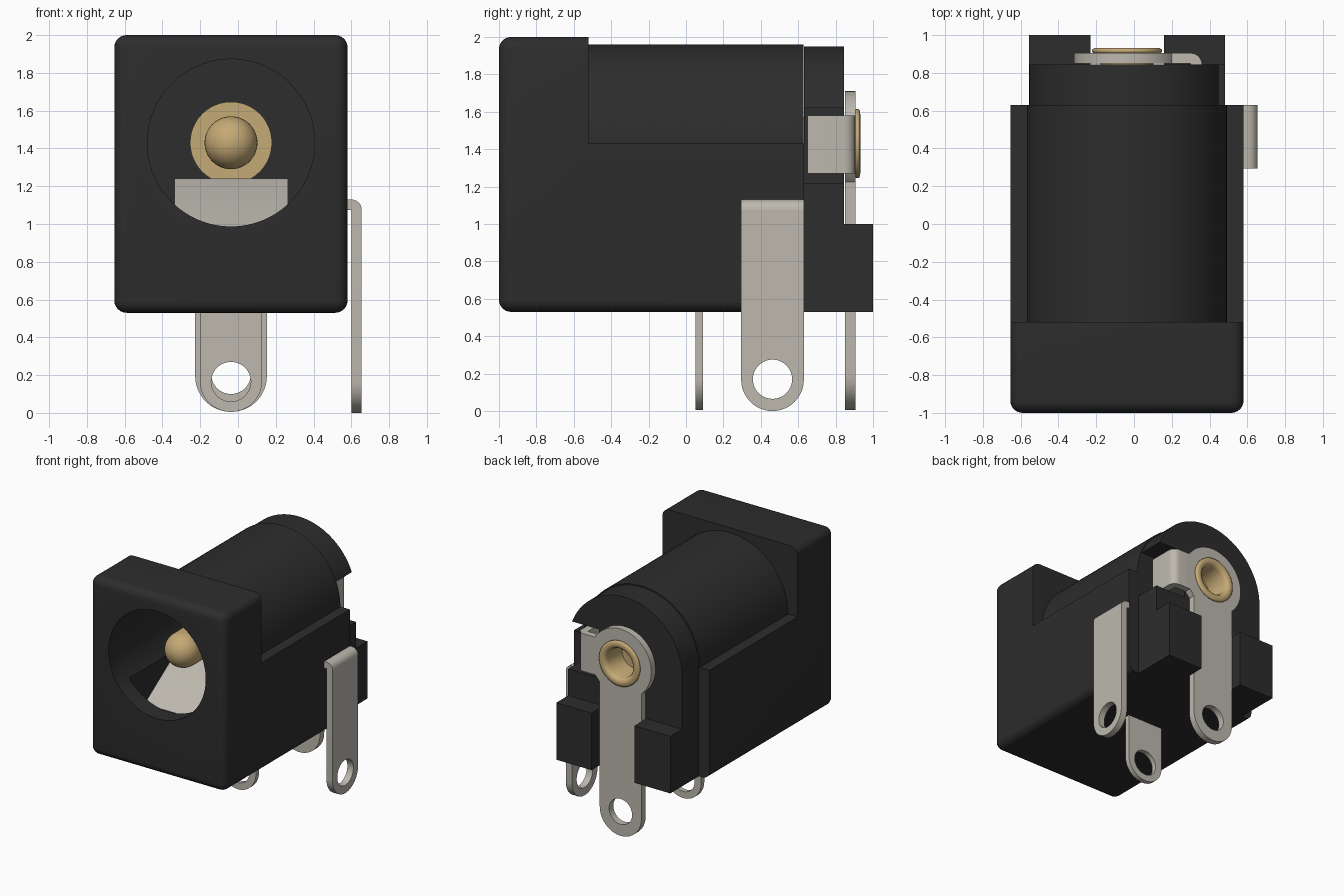
import bpy, bmesh, math
from mathutils import Vector, Matrix

if "Cube" in bpy.data.objects:
    bpy.data.objects.remove(bpy.data.objects["Cube"])

CX, CZ = -0.037, 1.43      # axis of the socket


def material(name, rgb, metallic=0.0):
    m = bpy.data.materials.new(name)
    m.use_nodes = True
    m.diffuse_color = (*rgb, 1)
    m.node_tree.nodes["Principled BSDF"].inputs["Base Color"].default_value = (*rgb, 1)
    return m


BLACK = material("black plastic", (0.026, 0.026, 0.026))
SILVER = material("tinned metal", (0.51, 0.485, 0.43))
BRASS = material("brass", (0.56, 0.40, 0.18))


def add(name, bm):
    bmesh.ops.recalc_face_normals(bm, faces=bm.faces)
    me = bpy.data.meshes.new(name)
    bm.to_mesh(me)
    bm.free()
    ob = bpy.data.objects.new(name, me)
    bpy.context.collection.objects.link(ob)
    return ob


def box(name, lo, hi):
    bm = bmesh.new()
    bmesh.ops.create_cube(bm, size=1)
    for v in bm.verts:
        v.co = [(a + b) / 2 + c * (b - a) for a, b, c in zip(lo, hi, v.co)]
    return add(name, bm)


def prism(name, pts, axis, a, b):
    """Extrude a closed outline along an axis from a to b."""
    place = {"x": lambda u, v, w: (w, u, v),
             "y": lambda u, v, w: (u, w, v),
             "z": lambda u, v, w: (u, v, w)}[axis]
    bm = bmesh.new()
    face = bm.faces.new([bm.verts.new(place(u, v, a)) for u, v in pts])
    ext = bmesh.ops.extrude_face_region(bm, geom=[face])
    shift = Vector(place(0, 0, b - a))
    bmesh.ops.translate(bm, vec=shift,
                        verts=[e for e in ext["geom"] if isinstance(e, bmesh.types.BMVert)])
    return add(name, bm)


def arc(cu, cv, r, start, end, n=24):
    return [(cu + r * math.cos(math.radians(start + (end - start) * i / n)),
             cv + r * math.sin(math.radians(start + (end - start) * i / n)))
            for i in range(n + 1)]


def rod(name, cu, cv, r, axis, a, b, n=64):
    return prism(name, arc(cu, cv, r, 0, 360, n)[:-1], axis, a, b)


def combine(ob, other, op="DIFFERENCE"):
    mod = ob.modifiers.new("combine", "BOOLEAN")
    mod.operation, mod.solver, mod.object = op, "EXACT", other
    bpy.context.view_layer.objects.active = ob
    bpy.ops.object.modifier_apply(modifier=mod.name)
    bpy.data.objects.remove(other)


def finish(ob, mat, angle=30):
    ob.data.materials.clear()
    ob.data.materials.append(mat)
    for p in ob.data.polygons:
        p.material_index = 0
    bpy.ops.object.select_all(action="DESELECT")
    ob.select_set(True)
    bpy.context.view_layer.objects.active = ob
    bpy.ops.object.shade_smooth_by_angle(angle=math.radians(angle))


# Housing: rounded block, cut down behind the front flange
body = box("housing", (-0.655, -1, 0.53), (0.58, 0.63, 2.0))
bm = bmesh.new()
bm.from_mesh(body.data)
edges = [e for e in bm.edges if min(v.co.y for v in e.verts) < 0]
bmesh.ops.bevel(bm, geom=edges, offset=0.065, segments=6, profile=0.5, affect="EDGES")
bm.to_mesh(body.data)
bm.free()
combine(body, box("top_cut", (-1, -0.52, CZ), (1, 0.9, 2.3)))
combine(body, rod("barrel", CX, CZ, 0.53, "y", -0.7, 0.629, 96), "UNION")
# Plug bore and the slot under it for the spring contact
combine(body, rod("bore", CX, CZ, 0.443, "y", -1.2, 0.45, 96))
combine(body, box("slot", (-0.40, -0.85, 0.88), (0.33, 0.12, 1.17)))
finish(body, BLACK)

# Rear arch with a side notch for the bent terminal tab
R = 0.52
a = math.degrees(math.asin(0.19 / R))
outline = ([(CX - R, 0.53), (CX + R, 0.53), (CX + R, 1.22), (0.20, 1.22), (0.20, 1.62)]
           + arc(CX, CZ, R, a, 180, 40))
rear = prism("rear_arch", outline, "y", 0.63, 0.845)
combine(rear, rod("rivet_hole", CX, CZ, 0.135, "y", 0.5, 1))
finish(rear, BLACK)

# Rear posts on both sides of the rear terminal
for side, x0, x1 in (("right", -0.557, -0.23), ("left", 0.16, 0.483)):
    finish(box(f"rear_post_{side}", (x0, 0.84, 0.53), (x1, 1.0, 1.0)), BLACK)

# Rear terminal: disc head, long leg with a round eye
neck = math.degrees(math.asin(0.19 / 0.28))
outline = (arc(CX, 0.195, 0.19, 180, 360) +
           arc(CX, CZ, 0.28, -90 + neck, 270 - neck, 48))
terminal = prism("rear_terminal", outline, "y", 0.85, 0.905)
combine(terminal, rod("eye", CX, 0.205, 0.105, "y", 0.5, 1.2, 40))
combine(terminal, rod("rivet_hole", CX, CZ, 0.135, "y", 0.5, 1.2))
finish(terminal, SILVER)

# Tab of the rear terminal, bent forward into the notch
tab = [(0.15, 0.85), (0.30, 0.85), (0.30, 0.65), (0.36, 0.65)] \
    + arc(0.30, 0.845, 0.06, 0, 90, 6) + [(0.15, 0.905)]
finish(prism("rear_terminal_tab", tab, "z", 1.27, 1.58), SILVER)

# Side terminal, bent into the housing at its top
outline = arc(0.4625, 0.1675, 0.1675, 180, 360) + [(0.63, 1.075), (0.295, 1.075)]
side = prism("side_terminal", outline, "x", 0.6, 0.655)
combine(side, rod("eye", 0.4625, 0.17, 0.105, "x", 0.4, 0.8, 40))
finish(side, SILVER)
bend = [(0.5, 1.075), (0.655, 1.075)] + arc(0.6, 1.075, 0.055, 0, 90, 6)[1:] + [(0.5, 1.13)]
finish(prism("side_terminal_bend", bend, "y", 0.295, 0.63), SILVER)

# Centre terminal under the housing
outline = arc(CX, 0.17, 0.165, 180, 360) + [(CX + 0.165, 1.0), (CX - 0.165, 1.0)]
centre = prism("centre_terminal", outline, "y", 0.05, 0.09)
combine(centre, rod("eye", CX, 0.165, 0.105, "y", -0.2, 0.3, 40))
finish(centre, SILVER)

# Spring contact: sloped leaf on the floor of the bore
leaf = [(-0.74, 0.93), (-0.29, 1.23), (-0.26, 1.24), (-0.22, 1.23), (0.09, 1.0),
        (0.05, 0.98), (-0.24, 1.19), (-0.28, 1.19), (-0.72, 0.90)]
finish(prism("spring_contact", leaf, "x", -0.335, 0.265), SILVER)

# Centre pin: round tip, collar, and a hollow rolled rivet at the rear
profile = [(-0.66 - 0.14 * math.cos(t * math.pi / 20), 0.14 * math.sin(t * math.pi / 20))
           for t in range(11)]
profile += [(0.42, 0.14), (0.42, 0.217), (0.46, 0.217), (0.46, 0.14), (0.905, 0.14),
            (0.905, 0.178), (0.911, 0.185), (0.922, 0.185), (0.931, 0.175), (0.932, 0.15),
            (0.925, 0.13), (0.90, 0.118), (0.72, 0.115), (0.72, 0.0)]
bm = bmesh.new()
vs = [bm.verts.new((CX + r, y, CZ)) for y, r in profile]
es = [bm.edges.new(p) for p in zip(vs, vs[1:])]
bmesh.ops.spin(bm, geom=vs + es, cent=(CX, 0, CZ), axis=(0, 1, 0),
               angle=math.tau, steps=48, use_duplicate=False)
bmesh.ops.remove_doubles(bm, verts=bm.verts, dist=0.0005)
finish(add("centre_pin", bm), BRASS, 50)
